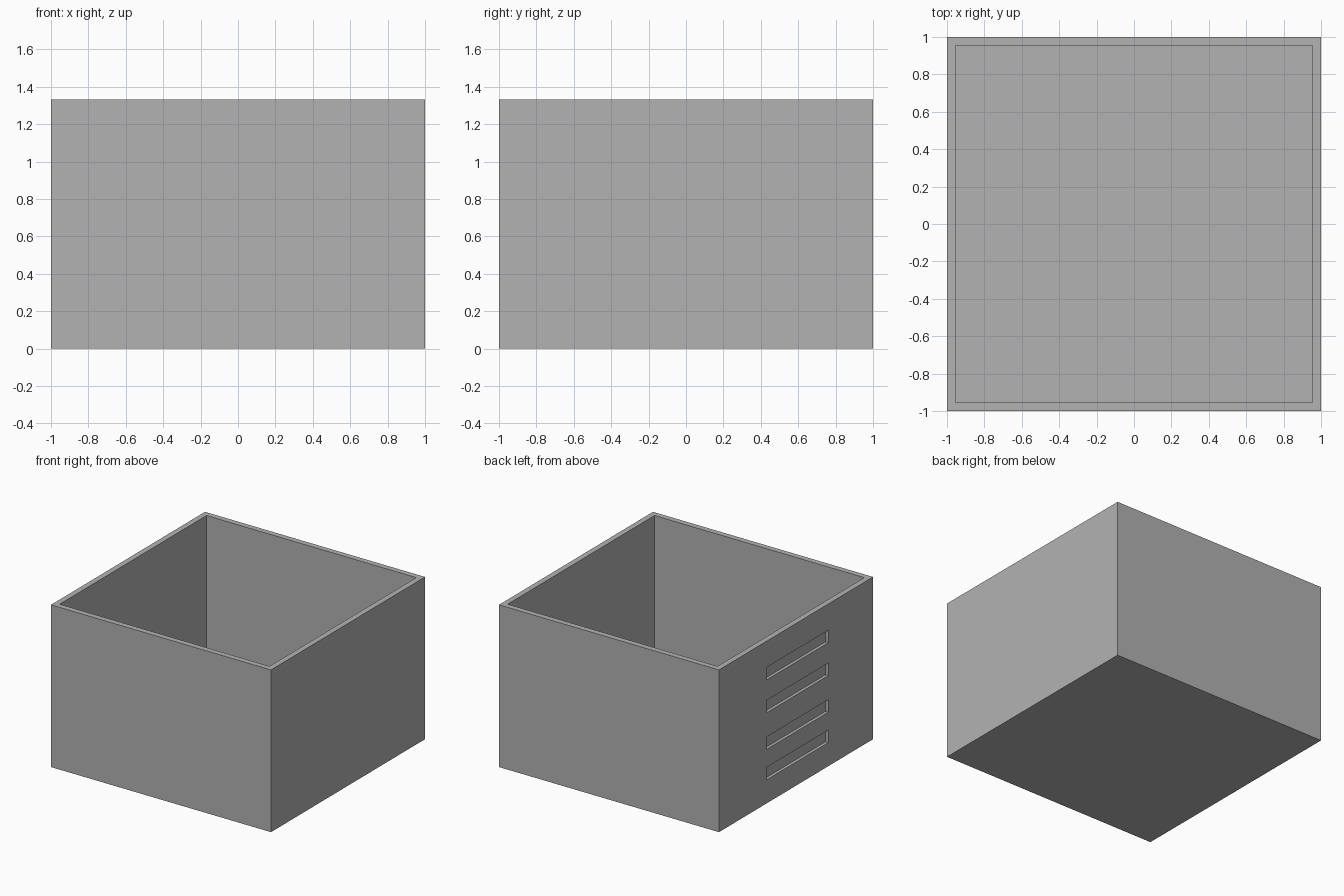
import bpy
import bmesh
from mathutils import Matrix, Vector

SIZE, HEIGHT, WALL = 2.0, 1.333, 0.066
SLOT_LENGTH, SLOT_HEIGHT, SLOT_DEPTH = 0.8, 0.103, 0.026
SLOT_Y = -0.02
SLOT_LEVELS = (0.245, 0.495, 0.796, 1.066)

default = bpy.data.objects.get("Cube")
if default:
    bpy.data.objects.remove(default, do_unlink=True)

grey = bpy.data.materials.new("plain grey")
grey.use_nodes = True
colour = (0.448, 0.448, 0.448, 1.0)
grey.diffuse_color = colour
grey.node_tree.nodes["Principled BSDF"].inputs["Base Color"].default_value = colour


def add_box(bm, size, centre):
    matrix = Matrix.Translation(centre) @ Matrix.Diagonal((*size, 1.0))
    bmesh.ops.create_cube(bm, size=1.0, matrix=matrix)


def make_object(name, bm):
    mesh = bpy.data.meshes.new(name)
    bm.normal_update()
    bm.to_mesh(mesh)
    bm.free()
    mesh.materials.append(grey)
    obj = bpy.data.objects.new(name, mesh)
    bpy.context.scene.collection.objects.link(obj)
    return obj


# Open box: inset the top into a rim, then sink the middle to the floor
bm = bmesh.new()
add_box(bm, (SIZE, SIZE, HEIGHT), (0, 0, HEIGHT / 2))
bm.normal_update()
top = max(bm.faces, key=lambda f: f.calc_center_median().z)
bmesh.ops.inset_region(bm, faces=[top], thickness=WALL)
sunk = bmesh.ops.extrude_discrete_faces(bm, faces=[top])["faces"][0]
bmesh.ops.translate(bm, verts=sunk.verts, vec=Vector((0, 0, WALL - HEIGHT)))
box = make_object("open_box", bm)

# Four shallow slots cut into the outside of one side wall
bm = bmesh.new()
for level in SLOT_LEVELS:
    add_box(bm, (2 * SLOT_DEPTH, SLOT_LENGTH, SLOT_HEIGHT), (-SIZE / 2, SLOT_Y, level))
cutter = make_object("slot_cutter", bm)
cutter.hide_render = True

cut = box.modifiers.new("slots", "BOOLEAN")
cut.operation = "DIFFERENCE"
cut.solver = "EXACT"
cut.object = cutter

# Keep the cut result and discard the cutter
bpy.context.view_layer.update()
depsgraph = bpy.context.evaluated_depsgraph_get()
result = bpy.data.meshes.new_from_object(box.evaluated_get(depsgraph))
box.modifiers.clear()
box.data = result
bpy.data.objects.remove(cutter, do_unlink=True)
